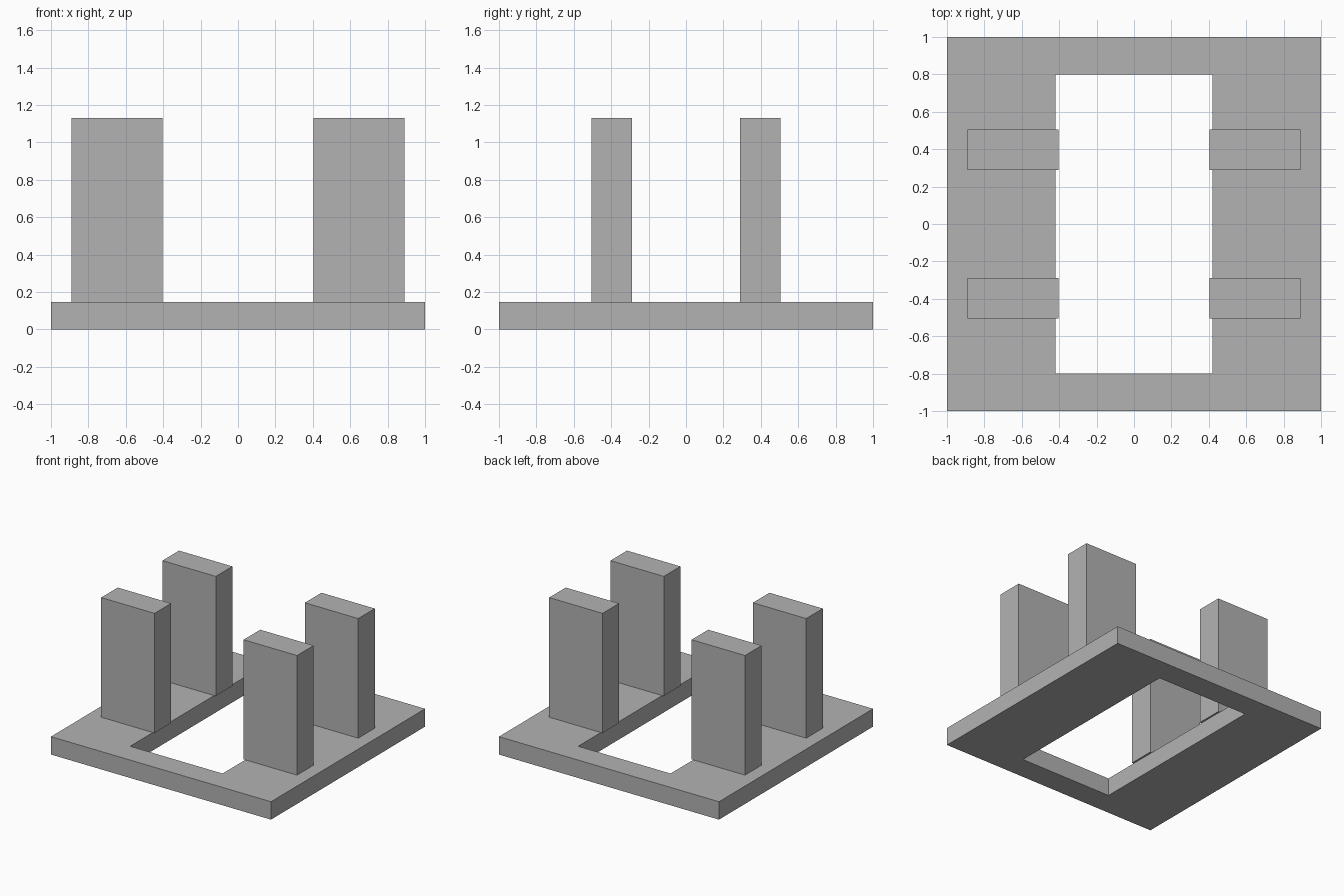
import bpy, bmesh

cube = bpy.data.objects.get("Cube")
if cube:
    bpy.data.objects.remove(cube, do_unlink=True)

BASE_TOP = 0.147
PILLAR_TOP = 1.13

# Single plain grey for every part
grey = bpy.data.materials.new("plain_grey")
grey.use_nodes = True
colour = (0.45, 0.45, 0.45, 1)
grey.diffuse_color = colour
shader = next(n for n in grey.node_tree.nodes if n.type == 'BSDF_PRINCIPLED')
shader.inputs["Base Color"].default_value = colour


def add_object(name, bm):
    bmesh.ops.recalc_face_normals(bm, faces=bm.faces)
    mesh = bpy.data.meshes.new(name)
    bm.to_mesh(mesh)
    bm.free()
    mesh.materials.append(grey)
    obj = bpy.data.objects.new(name, mesh)
    bpy.context.collection.objects.link(obj)
    return obj


def add_block(name, low, high):
    bm = bmesh.new()
    bmesh.ops.create_cube(bm, size=1)
    for v in bm.verts:
        for i in range(3):
            v.co[i] = high[i] if v.co[i] > 0 else low[i]
    return add_object(name, bm)


def add_frame(name, outer, inner, height):
    """Flat slab with a rectangular opening, as one closed surface."""
    bm = bmesh.new()
    corners = [(-1, -1), (1, -1), (1, 1), (-1, 1)]
    section = [(outer, 0), (outer, height), (inner, height), (inner, 0)]
    loops = [[bm.verts.new((sx * half[0], sy * half[1], z)) for sx, sy in corners]
             for half, z in section]
    for a, b in zip(loops, loops[1:] + loops[:1]):
        for i in range(4):
            j = (i + 1) % 4
            bm.faces.new((a[i], a[j], b[j], b[i]))
    return add_object(name, bm)


# Square base with a long central opening
add_frame("base_frame", (1, 1), (0.42, 0.80), BASE_TOP)

# Four upright pillars, slightly overhanging the opening
for side, sx in (("left", 1), ("right", -1)):
    for end, sy in (("front", -1), ("back", 1)):
        x = sorted((sx * 0.405, sx * 0.89))
        y = sorted((sy * 0.29, sy * 0.505))
        add_block(f"{end}_{side}_pillar", (x[0], y[0], BASE_TOP), (x[1], y[1], PILLAR_TOP))
